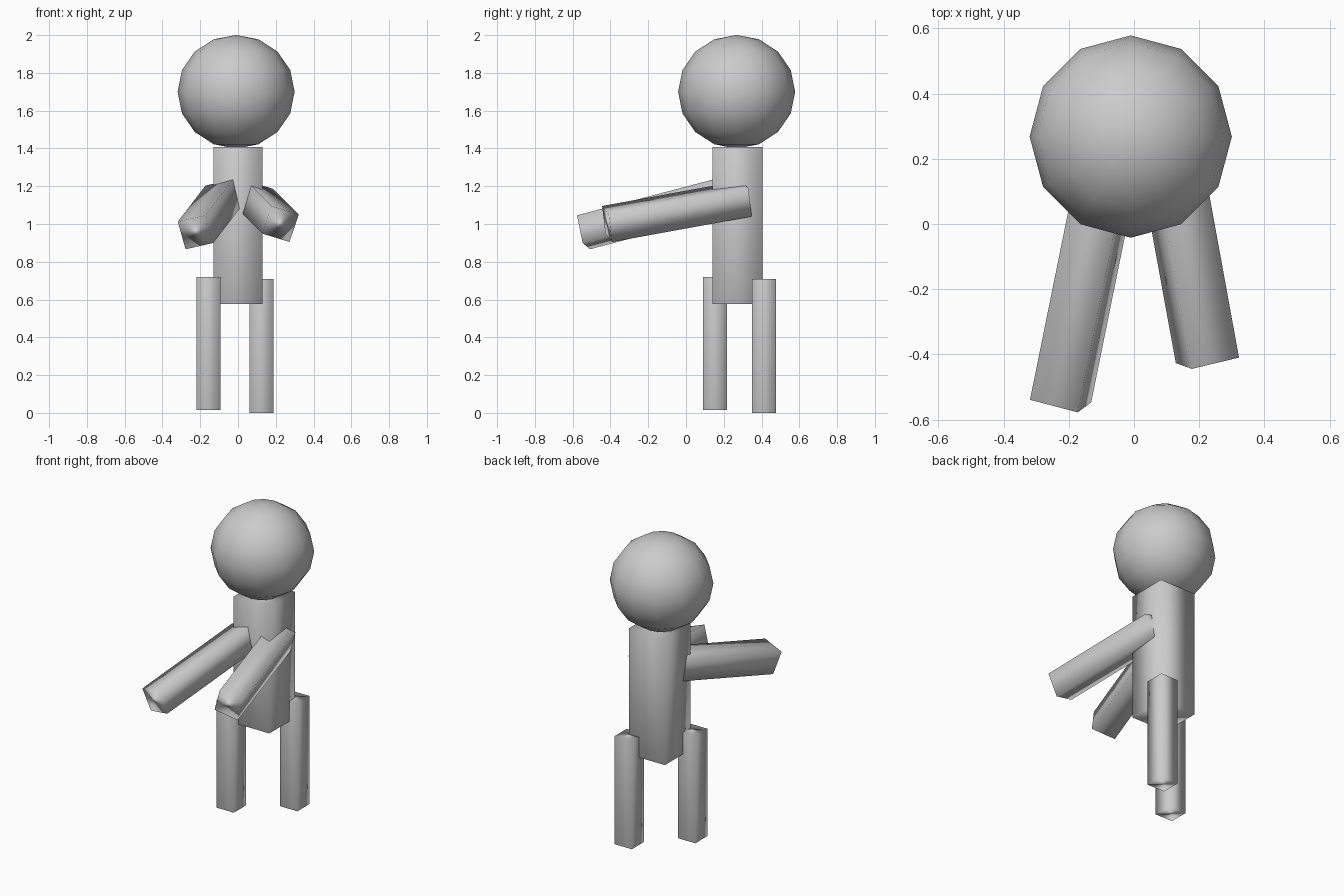
import bpy
from mathutils import Matrix, Vector

default = bpy.data.objects.get("Cube")
if default:
    bpy.data.objects.remove(default, do_unlink=True)

grey = bpy.data.materials.new("plain grey")
grey.use_nodes = True
colour = (0.6, 0.6, 0.6, 1)
grey.diffuse_color = colour
grey.node_tree.nodes["Principled BSDF"].inputs["Base Color"].default_value = colour


def finish(name):
    obj = bpy.context.object
    obj.name = name
    obj.data.materials.append(grey)
    bpy.ops.object.shade_smooth()
    return obj


def box(name, low, high):
    low, high = Vector(low), Vector(high)
    bpy.ops.mesh.primitive_cube_add(size=1, location=(low + high) / 2)
    obj = finish(name)
    obj.scale = high - low
    return obj


def arm(name, hand, reach, across):
    """Square bar ending at hand, running along reach, rolled to across."""
    reach = Vector(reach)
    y = reach.normalized()
    x = Vector(across)
    x = (x - y * x.dot(y)).normalized()
    z = x.cross(y)
    turn = Matrix((x, y, z)).transposed().to_4x4()
    size = Matrix.Diagonal((0.155, reach.length, 0.155, 1))
    bpy.ops.mesh.primitive_cube_add(size=1)
    obj = finish(name)
    obj.matrix_world = Matrix.Translation(Vector(hand) - reach / 2) @ turn @ size


# Head
bpy.ops.mesh.primitive_uv_sphere_add(segments=12, ring_count=8, radius=0.31,
                                     location=(-0.01, 0.268, 1.7))
finish("head").scale.z = 0.97

# Torso and staggered legs
box("torso", (-0.13, 0.14, 0.577), (0.13, 0.405, 1.408))
box("right_leg", (-0.22, 0.09, 0.015), (-0.093, 0.217, 0.72))
box("left_leg", (0.06, 0.35, 0), (0.187, 0.477, 0.71))

# Outstretched arms
arm("left_arm", (0.225, -0.418, 1.0), (0.135, -0.74, -0.135), (0.145, 0.035, -0.045))
arm("right_arm", (-0.225, -0.543, 0.956), (-0.147, -0.725, -0.191), (0.15, -0.035, 0.035))
